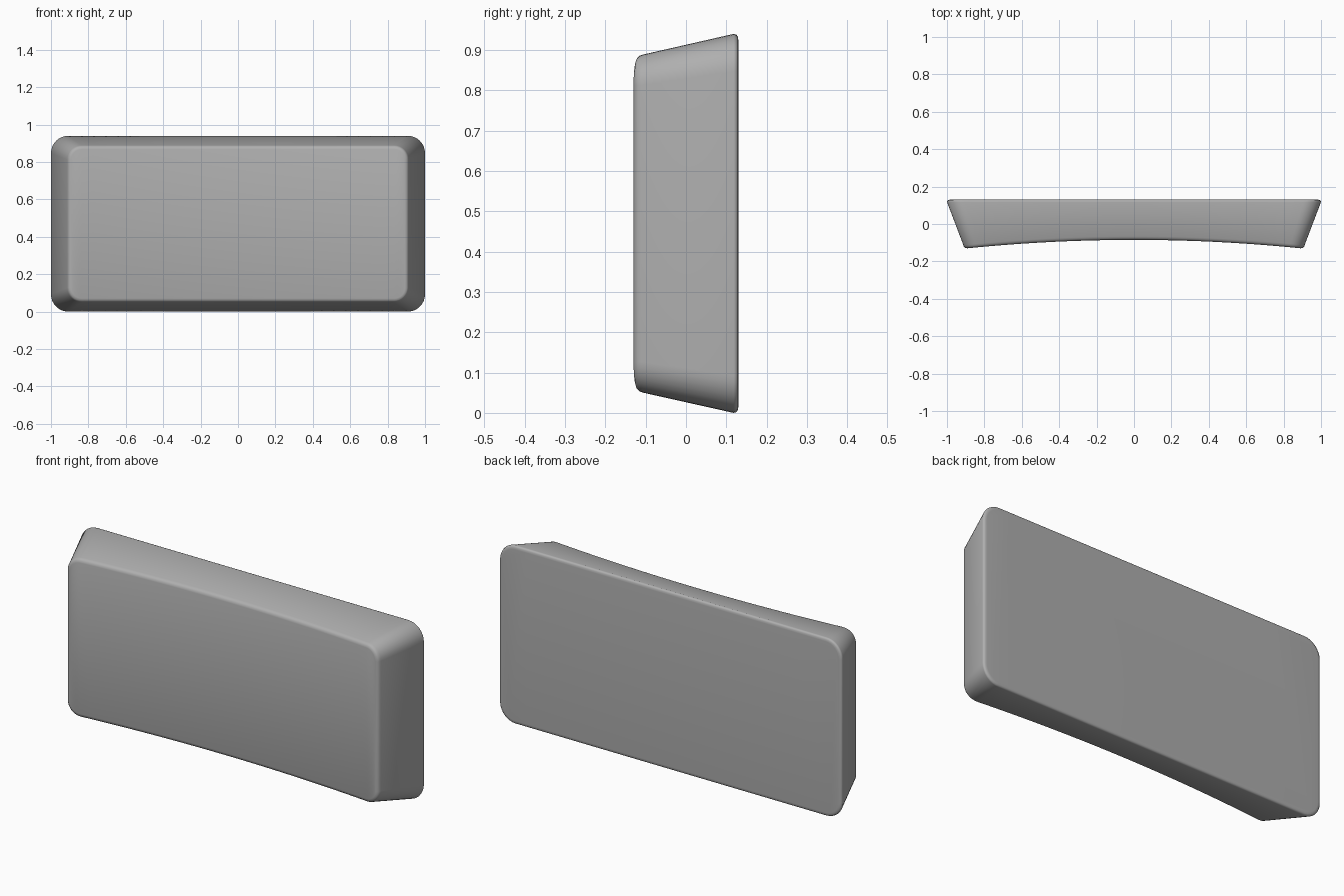
import bpy, bmesh, math

if "Cube" in bpy.data.objects:
    bpy.data.objects.remove(bpy.data.objects["Cube"])

# Each ring: half width, bottom z, top z, y, corner radius, amount of front dish
RINGS = [(0.982, 0.018, 0.922, 0.130, 0.075, 0),
         (0.992, 0.008, 0.932, 0.129, 0.085, 0),
         (0.998, 0.002, 0.938, 0.125, 0.091, 0),
         (1.000, 0.000, 0.940, 0.118, 0.093, 0),
         (0.913, 0.050, 0.889, -0.111, 0.077, 1),
         (0.910, 0.053, 0.886, -0.120, 0.074, 1),
         (0.903, 0.060, 0.879, -0.127, 0.067, 1),
         (0.892, 0.071, 0.868, -0.130, 0.056, 1)]
DISH, ARC, SPAN = 0.045, 8, 28


def half_outline(hw, hz, r):
    """Upper half of a rounded rectangle, from left to right."""
    left = [(-hw + r - r * math.cos(a), hz - r + r * math.sin(a))
            for a in (math.pi / 2 * i / ARC for i in range(ARC + 1))]
    top = [((hw - r) * (2 * i / SPAN - 1), hz) for i in range(1, SPAN)]
    return left + top + [(-x, z) for x, z in reversed(left)]


bm = bmesh.new()
loops = []
for hw, z0, z1, y, r, k in RINGS:
    mid = (z0 + z1) / 2
    upper = half_outline(hw, (z1 - z0) / 2, r)
    pts = upper + [(x, -z) for x, z in reversed(upper)]
    loops.append([bm.verts.new((x, y + k * DISH * max(0, 1 - (x / 0.892) ** 2), mid + z))
                  for x, z in pts])

# Sloped walls and rounded rims
n = len(loops[0])
for a, b in zip(loops, loops[1:]):
    for i in range(n):
        j = (i + 1) % n
        bm.faces.new((a[i], a[j], b[j], b[i]))

# Flat back, and dished front made of vertical strips
bm.faces.new(loops[0])
front = loops[-1]
for i in range(n // 2 - 1):
    bm.faces.new((front[i], front[i + 1], front[n - 2 - i], front[n - 1 - i]))
bmesh.ops.recalc_face_normals(bm, faces=bm.faces[:])

mesh = bpy.data.meshes.new("dished_key_cap")
bm.to_mesh(mesh)
bm.free()
cap = bpy.data.objects.new("dished_key_cap", mesh)
bpy.context.collection.objects.link(cap)

# Dark grey plastic
plastic = bpy.data.materials.new("dark_grey_plastic")
plastic.diffuse_color = (0.43, 0.43, 0.43, 1)
plastic.use_nodes = True
plastic.node_tree.nodes["Principled BSDF"].inputs["Base Color"].default_value = plastic.diffuse_color
mesh.materials.append(plastic)

bpy.context.view_layer.objects.active = cap
cap.select_set(True)
bpy.ops.object.shade_smooth_by_angle(angle=math.radians(60))
